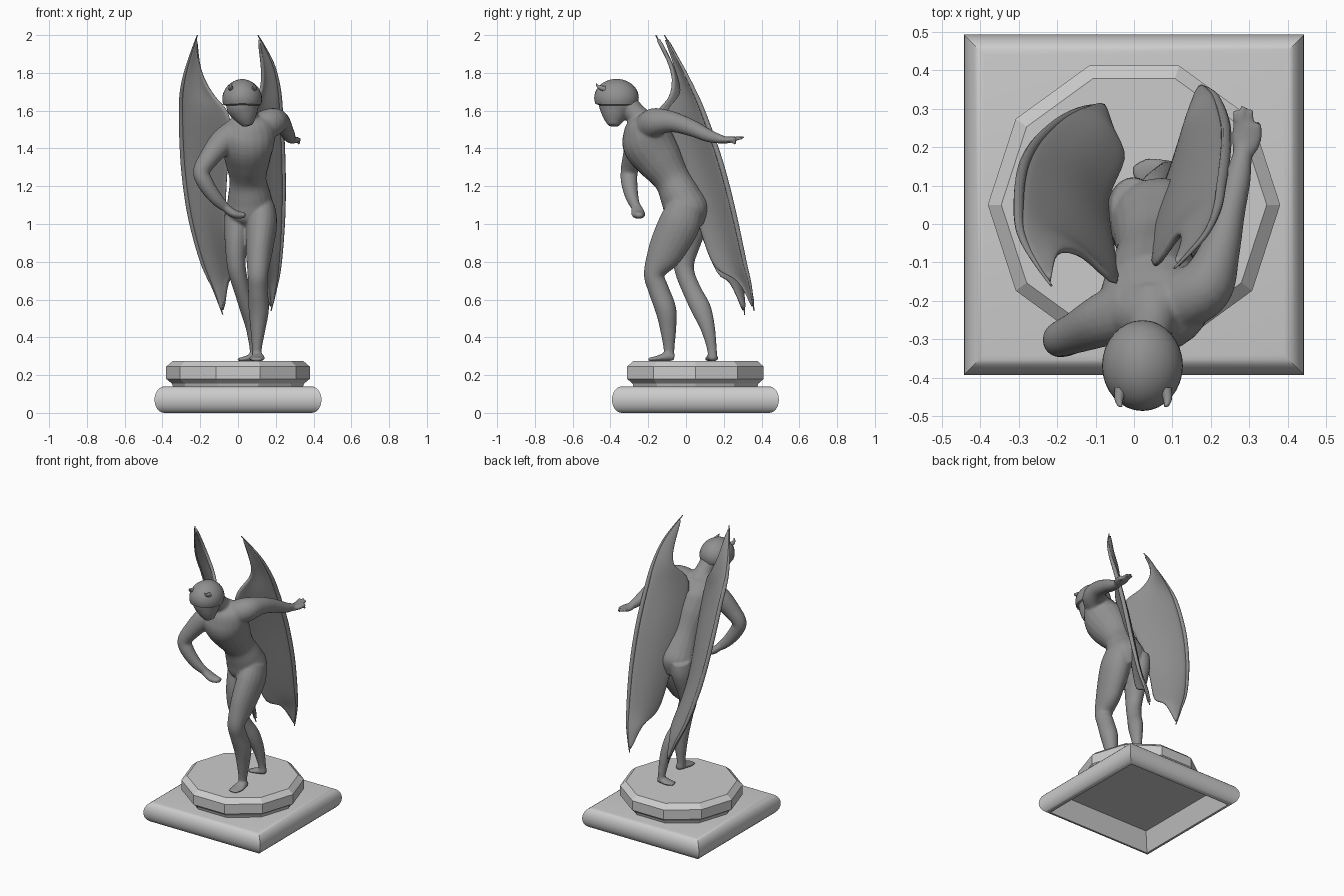
import bpy, bmesh, math
from mathutils import Vector


def paint(name, v):
    m = bpy.data.materials.new(name)
    m.diffuse_color = (v, v, v, 1)
    return m


STONE, BRONZE = paint("stone", 0.56), paint("bronze", 0.28)


def finish(name, bm, angle=None, mat=BRONZE):
    bmesh.ops.recalc_face_normals(bm, faces=bm.faces)
    me = bpy.data.meshes.new(name)
    bm.to_mesh(me)
    bm.free()
    me.materials.append(mat)
    ob = bpy.data.objects.new(name, me)
    bpy.context.collection.objects.link(ob)
    if angle:
        bpy.ops.object.select_all(action='DESELECT')
        ob.select_set(True)
        bpy.context.view_layer.objects.active = ob
        bpy.ops.object.shade_smooth_by_angle(angle=math.radians(angle))
    return ob


def bridge(bm, rings):
    for r, q in zip(rings, rings[1:]):
        n = len(r)
        for i in range(n):
            bm.faces.new((r[i], r[(i + 1) % n], q[(i + 1) % n], q[i]))
    bm.faces.new(rings[0])
    bm.faces.new(rings[-1])


def lathe(name, sides, phase, profile, angle=None):
    bm = bmesh.new()
    rings = [[bm.verts.new((r * math.cos(phase + math.tau * i / sides),
                            0.05 + r * math.sin(phase + math.tau * i / sides), z))
              for i in range(sides)] for r, z in profile]
    bridge(bm, rings)
    return finish(name, bm, angle, STONE)


def spline(pts, steps=5):
    p = [Vector(q) for q in pts]
    p = [p[0]] + p + [p[-1]]
    out = []
    for a, b, c, d in zip(p, p[1:], p[2:], p[3:]):
        for k in range(steps):
            t = k / steps
            out.append(0.5 * (2 * b + (c - a) * t + (2 * a - 5 * b + 4 * c - d) * t * t
                              + (3 * b - a - 3 * c + d) * t ** 3))
    return out + [p[-1]]


def tube(bm, pts, side=(1, 0, 0), sides=20):
    """Smooth limb through (x, y, z, side radius, depth radius) sections."""
    s = spline(pts)
    rings = []
    for i, q in enumerate(s):
        lo, hi = s[max(i - 1, 0)], s[min(i + 1, len(s) - 1)]
        t = (Vector(hi[:3]) - Vector(lo[:3])).normalized()
        u = Vector(side)
        u = (u - t * u.dot(t)).normalized()
        w = t.cross(u)
        rings.append([bm.verts.new(Vector(q[:3]) + u * q[3] * math.cos(math.tau * k / sides)
                                   + w * q[4] * math.sin(math.tau * k / sides))
                      for k in range(sides)])
    bridge(bm, rings)


# Plinth: hollow square with rounded edge, and ten-sided disc
arc = [(0.39 + 0.052 * math.cos(a), 0.07 + 0.07 * math.sin(a))
       for a in (math.radians(-90 + 15 * k) for k in range(13))]
lathe("square_plinth", 4, math.pi / 4,
      [(r * math.sqrt(2), z) for r, z in [(0.345, 0.12)] + arc], 35)
lathe("decagon_disc", 10, 0, [(0.345, 0.14), (0.35, 0.155), (0.38, 0.18),
                              (0.38, 0.245), (0.345, 0.275)])

# Body: overlapping limbs fused by a voxel remesh
bm = bmesh.new()
# torso
tube(bm, [(.06, .04, .98, .07, .06), (.065, .01, 1.06, .125, .118), (.06, -.03, 1.15, .114, .108),
          (.052, -.075, 1.24, .098, .098), (.05, -.14, 1.34, .12, .125),
          (.05, -.2, 1.43, .142, .138), (.055, -.225, 1.5, .142, .112),
          (.05, -.24, 1.555, .1, .075), (.05, -.25, 1.585, .045, .045)], (1, .15, .2))
# neck and face
tube(bm, [(.05, -.21, 1.52, .08, .075), (.045, -.265, 1.58, .058, .058), (.035, -.32, 1.65, .055, .055)])
tube(bm, [(.02, -.355, 1.72, .06, .07), (.025, -.37, 1.63, .088, .093),
          (.04, -.38, 1.57, .064, .066), (.055, -.385, 1.52, .026, .028)])
# forward leg and foot
tube(bm, [(.125, .0, 1.1, .07, .09), (.125, -.035, 1.0, .082, .11), (.112, -.11, .85, .07, .095),
          (.105, -.168, .74, .055, .056), (.105, -.148, .66, .052, .055),
          (.11, -.108, .55, .054, .056), (.106, -.095, .45, .041, .044),
          (.1, -.09, .34, .026, .029), (.1, -.09, .285, .026, .028)])
tube(bm, [(.105, -.062, .293, .02, .016), (.105, -.1, .297, .032, .024), (.1, -.15, .288, .042, .015),
          (.095, -.2, .283, .03, .008)])
# rear leg and foot
tube(bm, [(0, .04, 1.1, .06, .08), (-.003, .03, 1.02, .07, .09), (-.01, .0, .9, .06, .078),
          (-.01, -.012, .8, .051, .058), (.0, -.002, .73, .047, .05), (.025, .035, .64, .043, .05),
          (.053, .08, .55, .043, .053), (.075, .115, .45, .034, .039),
          (.085, .137, .34, .024, .026), (.088, .14, .285, .025, .026)])
tube(bm, [(.11, .142, .293, .02, .016), (.08, .14, .295, .028, .022), (.04, .135, .287, .036, .014),
          (.0, .125, .282, .026, .008)], (0, 1, 0))
# bent arm and hand resting near the hip
tube(bm, [(.0, -.22, 1.48, .085, .085), (-.08, -.25, 1.435, .07, .07), (-.145, -.28, 1.36, .055, .055),
          (-.193, -.3, 1.28, .046, .045), (-.172, -.3, 1.215, .043, .043),
          (-.12, -.285, 1.14, .034, .036), (-.07, -.265, 1.09, .024, .026)], (0, 1, 0))
tube(bm, [(-.085, -.267, 1.105, .022, .022), (-.035, -.255, 1.062, .036, .024),
          (.005, -.25, 1.047, .034, .02), (.04, -.25, 1.05, .02, .014)], (0, 1, 0))
# trailing arm and hand
tube(bm, [(.12, -.2, 1.51, .08, .08), (.185, -.16, 1.54, .075, .075), (.223, -.07, 1.54, .053, .055),
          (.248, .03, 1.508, .041, .044), (.27, .12, 1.467, .034, .034),
          (.285, .2, 1.445, .022, .021)])
tube(bm, [(.283, .18, 1.447, .026, .02), (.292, .22, 1.445, .04, .018), (.295, .262, 1.45, .038, .013)])
for dx, dy, dz in [(-.03, .295, 1.46), (-.01, .308, 1.46), (.012, .3, 1.455), (.032, .265, 1.425)]:
    tube(bm, [(.292 + dx * .6, .23, 1.447, .011, .011), (.292 + dx, dy, dz, .008, .008)])
body = finish("body", bm)
m = body.modifiers.new("fuse", 'REMESH')
m.mode = 'VOXEL'
m.voxel_size = 0.007
m.use_smooth_shade = True
m = body.modifiers.new("soften", 'SMOOTH')
m.factor = 0.5
m.iterations = 5

# Skull cap with a brim edge over the face
bm = bmesh.new()
bmesh.ops.create_uvsphere(bm, u_segments=32, v_segments=20, radius=1)
for v in bm.verts:
    if v.co.z < -0.3:
        v.co.z = -0.3 - 0.25 * (-0.3 - v.co.z)
    v.co = Vector((.022 + v.co.x * .105, -.368 + v.co.y * .118, 1.668 + v.co.z * .1 - abs(v.co.x) * .006))
finish("skull_cap", bm, 40)

# Small horns
for x, s in ((-.035, -1), (.083, 1)):
    bm = bmesh.new()
    tube(bm, [(x, -.43, 1.715, .016, .016), (x + .004 * s, -.453, 1.722, .012, .012),
              (x + .002 * s, -.469, 1.732, .007, .007), (x - .004 * s, -.474, 1.745, .001, .001)], sides=10)
    finish("horn", bm, 60)


# Folded wings: rows run from the top tip to the bottom tip
def wing(name, inner, outer, bulge):
    inner, outer = spline(inner, 2), spline(outer, 2)
    bm = bmesh.new()
    cols = 6
    grid = [[bm.verts.new(a.lerp(b, k / cols) + Vector(bulge) * math.sin(math.pi * k / cols)
                          * min(1, (a - b).length * 5)) for k in range(cols + 1)]
            for a, b in zip(inner, outer)]
    for r, q in zip(grid, grid[1:]):
        for k in range(cols):
            bm.faces.new((r[k], r[k + 1], q[k + 1], q[k]))
    bmesh.ops.remove_doubles(bm, verts=bm.verts, dist=1e-4)
    ob = finish(name, bm, 60)
    m = ob.modifiers.new("thickness", 'SOLIDIFY')
    m.thickness = 0.02
    m.offset = 0
    m = ob.modifiers.new("smooth", 'SUBSURF')
    m.levels = m.render_levels = 1
    # bone along the leading edge
    bm = bmesh.new()
    n = len(outer) - 1
    tube(bm, [(*p, .003 + .011 * math.sin(math.pi * i / n), .003 + .011 * math.sin(math.pi * i / n))
              for i, p in enumerate(outer)], (1, -.5, 0), 10)
    finish(name + "_bone", bm, 60)


wing("right_wing",
     [(-.215, -.16, 2.0), (-.2, -.07, 1.81), (-.115, -.09, 1.66), (-.037, -.17, 1.57),
      (-.055, -.05, 1.3), (-.068, .065, .98), (-.02, .165, .73), (-.055, .23, .7), (-.08, .31, .52)],
     [(-.215, -.16, 2.0), (-.265, -.085, 1.85), (-.295, -.02, 1.72), (-.3, .05, 1.58),
      (-.29, .14, 1.32), (-.255, .21, 1.05), (-.19, .27, .8), (-.13, .3, .66), (-.08, .31, .52)],
     (.015, .02, 0))
wing("left_wing",
     [(.105, -.115, 2.0), (.13, -.05, 1.8), (.11, -.03, 1.68), (.05, -.125, 1.57),
      (.05, -.03, 1.3), (.073, .07, .98), (.105, .15, .76), (.14, .27, .71), (.175, .36, .54)],
     [(.105, -.115, 2.0), (.18, -.035, 1.86), (.215, .035, 1.72), (.226, .095, 1.58),
      (.238, .185, 1.32), (.238, .255, 1.05), (.222, .31, .8), (.205, .34, .68), (.175, .36, .54)],
     (-.02, .015, 0))
